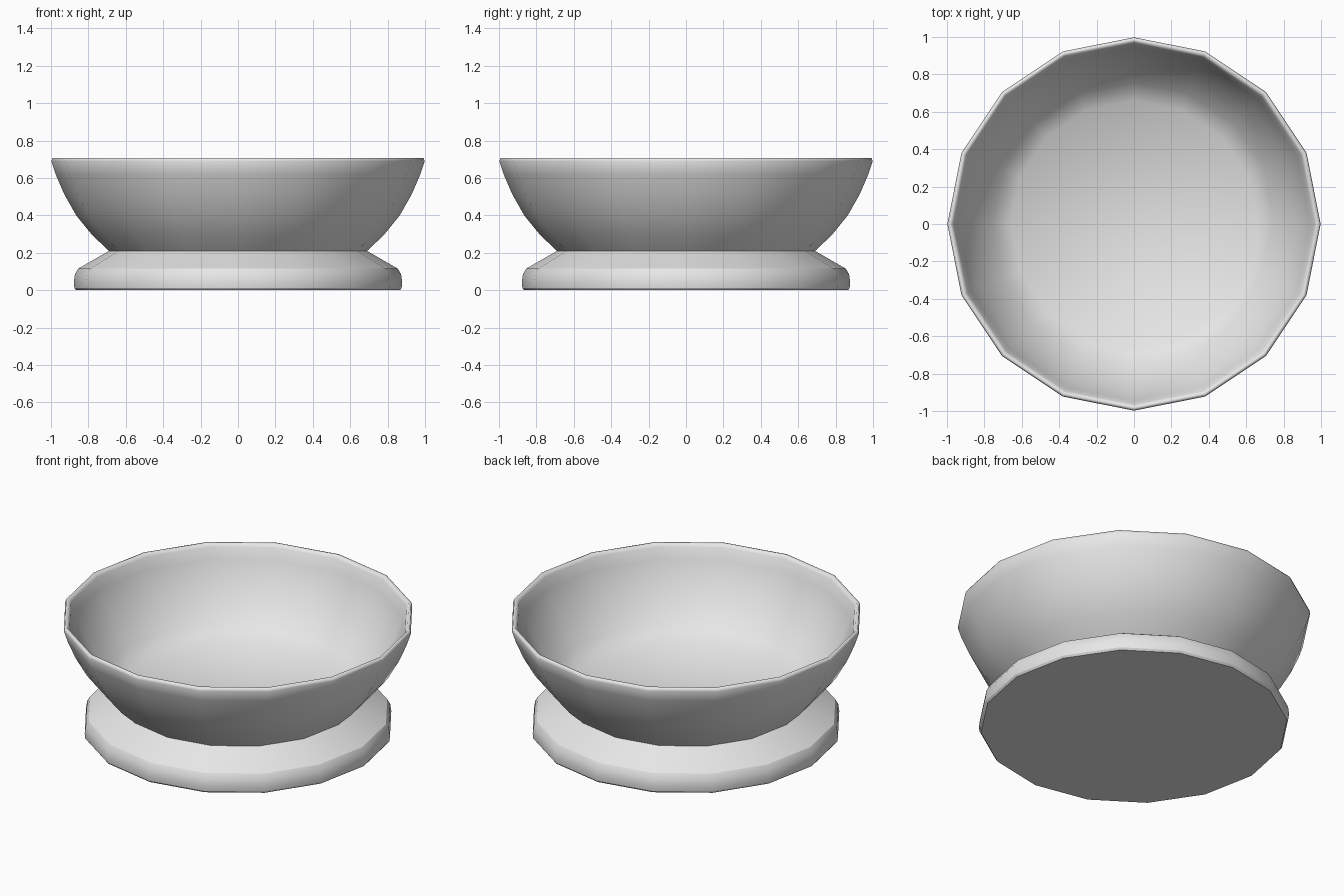
import bpy
import bmesh
from math import cos, sin, tau, radians

SIDES = 16

old = bpy.data.objects.get("Cube")
if old:
    bpy.data.objects.remove(old, do_unlink=True)

grey = bpy.data.materials.new("light_grey")
grey.use_nodes = True
colour = (0.8, 0.8, 0.8, 1)
grey.diffuse_color = colour
grey.node_tree.nodes["Principled BSDF"].inputs["Base Color"].default_value = colour


def lathe(name, profile, cap_first, cap_last, sharp_angle):
    """Turn a (radius, height) profile about z, with optional flat end caps."""
    bm = bmesh.new()
    rings = [[bm.verts.new((r * cos(tau * i / SIDES), r * sin(tau * i / SIDES), z))
              for i in range(SIDES)] for r, z in profile]
    for low, high in zip(rings, rings[1:]):
        for i in range(SIDES):
            j = (i + 1) % SIDES
            bm.faces.new((low[i], low[j], high[j], high[i]))
    if cap_first:
        bm.faces.new(rings[0][::-1])
    if cap_last:
        bm.faces.new(rings[-1])
    mesh = bpy.data.meshes.new(name)
    bm.to_mesh(mesh)
    bm.free()
    mesh.materials.append(grey)
    obj = bpy.data.objects.new(name, mesh)
    bpy.context.collection.objects.link(obj)
    bpy.ops.object.select_all(action="DESELECT")
    obj.select_set(True)
    bpy.context.view_layer.objects.active = obj
    bpy.ops.object.shade_smooth_by_angle(angle=radians(sharp_angle))
    return obj


# Flared foot: flat underside, rounded edge, sloping top up to the neck
lathe("foot", [(0.866, 0), (0.875, 0.012), (0.878, 0.04), (0.872, 0.085),
               (0.855, 0.115), (0.69, 0.21)], True, False, 28)

# Bowl: outer wall, rounded rim, inner wall and flat floor
lathe("bowl", [(0.69, 0.21), (0.78, 0.295), (0.865, 0.4), (0.93, 0.515),
               (0.975, 0.62), (0.998, 0.69), (0.992, 0.708), (0.978, 0.708),
               (0.965, 0.69), (0.945, 0.62), (0.9, 0.515), (0.835, 0.405),
               (0.755, 0.31), (0.66, 0.235)], False, True, 75)
